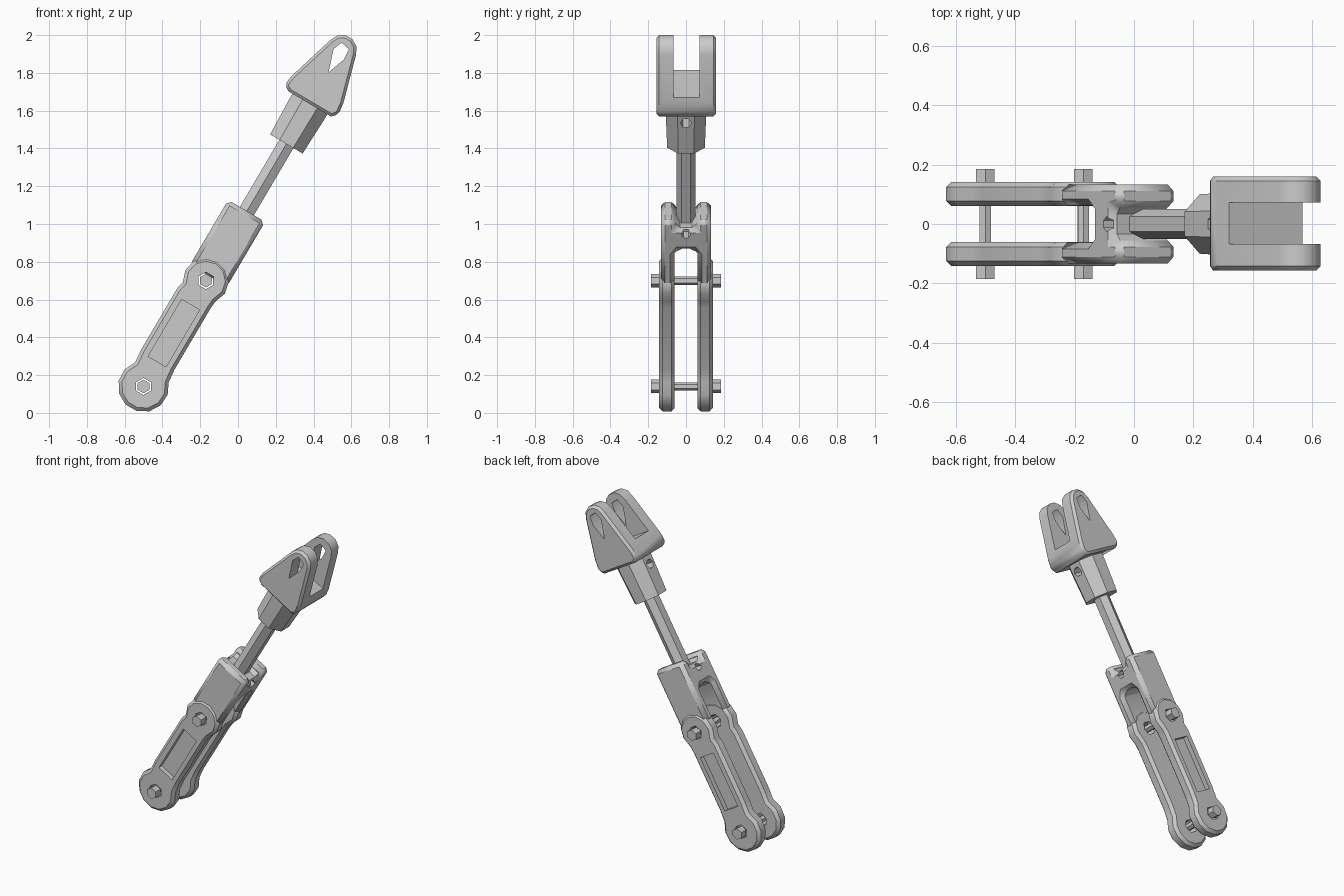
import bpy, bmesh, math
from mathutils import Matrix

if "Cube" in bpy.data.objects:
    bpy.data.objects.remove(bpy.data.objects["Cube"])

# Everything is built upright along local z, then tilted onto the lower pin
TILT = (Matrix.Translation((-0.5, 0, 0.14))
        @ Matrix.Rotation(math.radians(30.5), 4, 'Y'))
parts = []


def make(name, bm, keep=True):
    bmesh.ops.recalc_face_normals(bm, faces=bm.faces)
    me = bpy.data.meshes.new(name)
    bm.to_mesh(me)
    bm.free()
    ob = bpy.data.objects.new(name, me)
    bpy.context.collection.objects.link(ob)
    if keep:
        parts.append(ob)
    else:
        ob.hide_render = True
    return ob


def prism(name, pts, a, b, axis='y', keep=True):
    """Extrude a (side, height) profile from a to b along y or x."""
    bm = bmesh.new()
    vs = [bm.verts.new((p, a, q) if axis == 'y' else (a, p, q)) for p, q in pts]
    f = bm.faces.new(vs)
    ex = bmesh.ops.extrude_face_region(bm, geom=[f])['geom']
    d = (0, b - a, 0) if axis == 'y' else (b - a, 0, 0)
    bmesh.ops.translate(bm, vec=d, verts=[v for v in ex if isinstance(v, bmesh.types.BMVert)])
    return make(name, bm, keep)


def arc(r, z, a0, a1, n):
    return [(r * math.cos(math.radians(a0 + (a1 - a0) * i / n)),
             z + r * math.sin(math.radians(a0 + (a1 - a0) * i / n))) for i in range(n + 1)]


def circle(r, z, n):
    return arc(r, z, 0, 360, n)[:-1]


def apply(ob, mod):
    bpy.context.view_layer.objects.active = ob
    bpy.ops.object.modifier_apply(modifier=mod.name)


def bevel(ob, w):
    m = ob.modifiers.new('bevel', 'BEVEL')
    m.width, m.segments, m.limit_method = w, 1, 'ANGLE'
    m.angle_limit = math.radians(50)
    apply(ob, m)


def cut(ob, cutter):
    m = ob.modifiers.new('cut', 'BOOLEAN')
    m.object, m.operation, m.solver = cutter, 'DIFFERENCE', 'EXACT'
    apply(ob, m)
    bpy.data.objects.remove(cutter)


# Lower link plates: two bosses, a slightly waisted arm, a pocket and pin holes
outline = (arc(0.135, 0, 140, 400, 9) + [(0.096, 0.16), (0.096, 0.54)]
           + arc(0.122, 0.65, -35, 215, 8) + [(-0.11, 0.54), (-0.11, 0.16)])
for s, side in ((-1, 'front'), (1, 'back')):
    link = prism(side + '_link', outline, s * 0.06, s * 0.142)
    bevel(link, 0.018)
    pocket = [(-0.06, 0.15), (0.05, 0.15), (0.05, 0.5), (-0.06, 0.5)]
    cut(link, prism('pocket', pocket, s * 0.11, s * 0.2, keep=False))
    for z in (0, 0.65):
        cut(link, prism('pin_hole', circle(0.045, z, 6), s * 0.02, s * 0.2, keep=False))

# Cross pins with thicker ends
for z, nm in ((0, 'lower'), (0.65, 'upper')):
    prism(nm + '_pin', circle(0.022, z, 6), -0.185, 0.185)
    for s, side in ((-1, 'front'), (1, 'back')):
        prism(f'{nm}_pin_{side}_end', circle(0.036, z, 6), s * 0.135, s * 0.185)

# Yoke: fork below, solid bridge with a cross hole, shallow slot on top
half = [(0.055, 1.03), (0.055, 1.078), (0.133, 1.078), (0.133, 0.68),
        (0.062, 0.68), (0.062, 0.87), (0.04, 0.9)]
yoke = prism('yoke', half + [(-y, z) for y, z in reversed(half)], -0.115, 0.112, 'x')
bevel(yoke, 0.022)
cut(yoke, prism('yoke_hole', circle(0.025, 1.0, 6), -0.3, 0.3, 'x', keep=False))


# Rod and collar: tapered many-sided columns
def column(name, rings, n):
    bm = bmesh.new()
    loops = []
    for z, r in rings:
        loops.append([bm.verts.new((r * math.cos(math.pi * (2 * i + 1) / n),
                                    r * math.sin(math.pi * (2 * i + 1) / n), z)) for i in range(n)])
    for lo, hi in zip(loops, loops[1:]):
        for i in range(n):
            bm.faces.new((lo[i], lo[(i + 1) % n], hi[(i + 1) % n], hi[i]))
    bm.faces.new(loops[0])
    bm.faces.new(loops[-1])
    return make(name, bm)


column('rod', [(0.95, 0.05), (1.55, 0.05)], 6)
collar = column('collar', [(1.49, 0.108), (1.70, 0.116), (1.76, 0.116)], 8)
cut(collar, prism('collar_hole', circle(0.03, 1.68, 6), -0.3, 0.3, 'x', keep=False))

# Forked head: tapered rounded plates joined at the base, with a pin hole
head = prism('forked_head', [(-0.165, 1.755), (-0.13, 1.735), (0.13, 1.735), (0.158, 1.765), (0.15, 1.83)]
             + arc(0.08, 2.068, 10, 170, 5) + [(-0.16, 1.81)], -0.157, 0.16)
bevel(head, 0.015)
slot = [(-0.3, 1.86), (0.3, 1.86), (0.3, 2.4), (-0.3, 2.4)]
cut(head, prism('slot', slot, -0.067, 0.072, keep=False))
eye = [(0.0, 1.93), (0.035, 2.03), (0.03, 2.09), (-0.02, 2.1), (-0.04, 2.05)]
cut(head, prism('eye', eye, -0.3, 0.3, keep=False))

# Tilt into place and shade
for ob in parts:
    ob.data.transform(TILT)
    bpy.ops.object.select_all(action='DESELECT')
    ob.select_set(True)
    bpy.context.view_layer.objects.active = ob
    bpy.ops.object.shade_smooth_by_angle(angle=math.radians(42))
